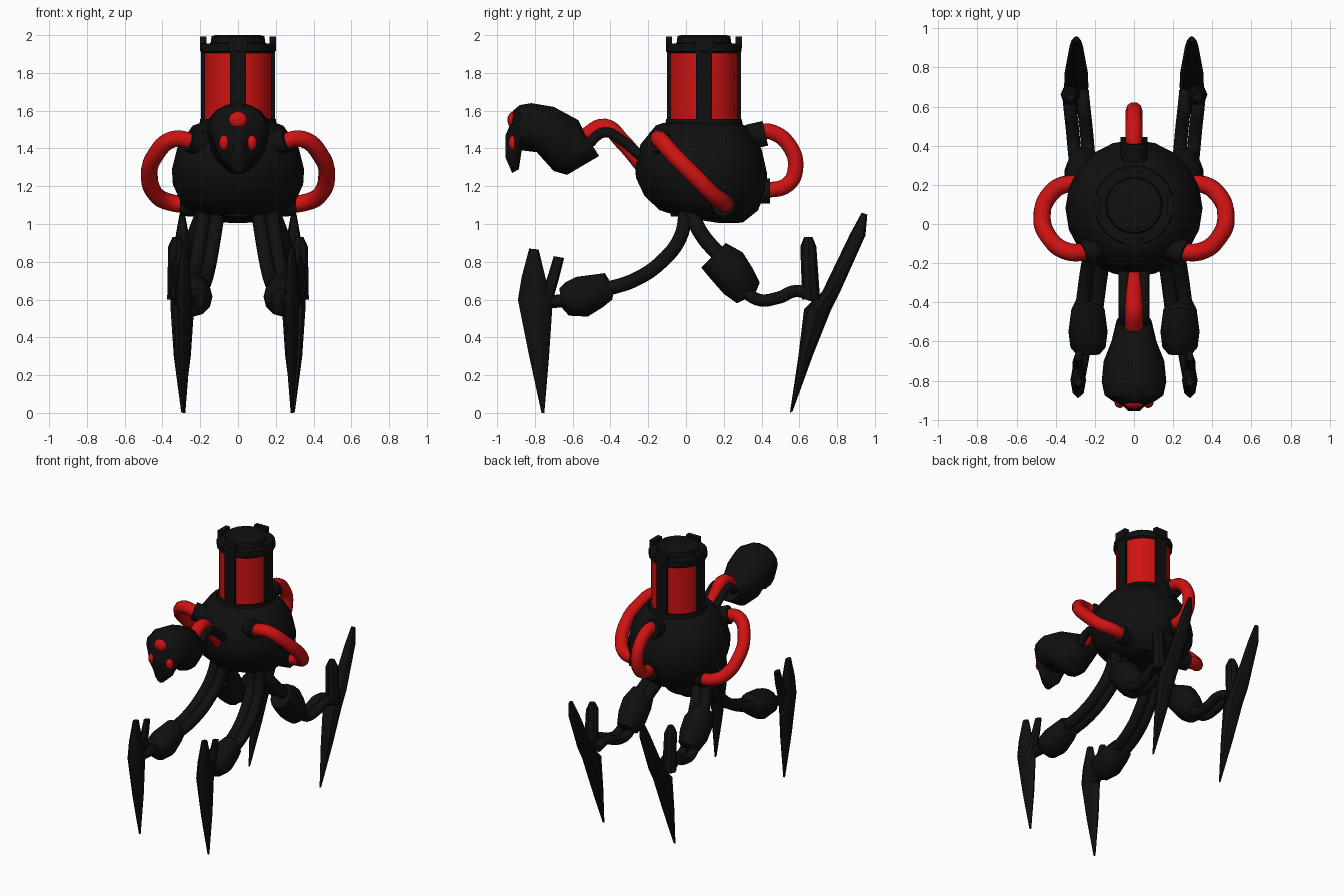
import bpy, bmesh, math
from mathutils import Vector, Matrix

default_cube = bpy.data.objects.get("Cube")
if default_cube:
    bpy.data.objects.remove(default_cube, do_unlink=True)


def make_material(name, colour):
    material = bpy.data.materials.new(name)
    material.use_nodes = True
    material.diffuse_color = colour
    shader = material.node_tree.nodes["Principled BSDF"]
    shader.inputs["Base Color"].default_value = colour
    shader.inputs["Roughness"].default_value = 0.7
    return material


BLACK = make_material("matte black", (0.005, 0.005, 0.005, 1))
RED = make_material("bright red", (0.62, 0.006, 0.006, 1))


def smooth(obj, degrees):
    bpy.ops.object.select_all(action='DESELECT')
    obj.select_set(True)
    bpy.context.view_layer.objects.active = obj
    bpy.ops.object.shade_smooth_by_angle(angle=math.radians(degrees))


def finish(name, bm, material, degrees=35):
    bmesh.ops.recalc_face_normals(bm, faces=bm.faces)
    mesh = bpy.data.meshes.new(name)
    bm.to_mesh(mesh)
    bm.free()
    mesh.materials.append(material)
    obj = bpy.data.objects.new(name, mesh)
    bpy.context.collection.objects.link(obj)
    smooth(obj, degrees)
    return obj


def skin_rings(name, rings, material, degrees=35):
    """Join equal rings of points into a closed surface."""
    bm = bmesh.new()
    loops = [[bm.verts.new(point) for point in ring] for ring in rings]
    count = len(loops[0])
    for lower, upper in zip(loops, loops[1:]):
        for i in range(count):
            j = (i + 1) % count
            bm.faces.new((lower[i], lower[j], upper[j], upper[i]))
    bm.faces.new(loops[0])
    bm.faces.new(loops[-1])
    return finish(name, bm, material, degrees)


def loft(name, stations, x=0.0, sides=12, degrees=40):
    """Ovals spanning two outline points (y, z) each, with a half width."""
    rings = []
    for start, end, half_width in stations:
        a, b = Vector((x, *start)), Vector((x, *end))
        middle, half, across = (a + b) / 2, (a - b) / 2, Vector((half_width, 0, 0))
        angles = [math.tau * i / sides for i in range(sides)]
        rings.append([middle + half * math.cos(t) + across * math.sin(t) for t in angles])
    return skin_rings(name, rings, BLACK, degrees)


def lathe(name, profile, centre_y, material, sides=24, lean=0.0):
    """Turned form on a vertical axis; lean lowers the underside at the back."""
    rings = []
    for radius, z in profile:
        ring = []
        for i in range(sides):
            t = math.tau * i / sides
            dy = radius * math.sin(t)
            ring.append((radius * math.cos(t), centre_y + dy, z - lean * dy * (1.54 - z)))
        rings.append(ring)
    return skin_rings(name, rings, material)


def tube(name, points, radius, material):
    curve = bpy.data.curves.new(name, 'CURVE')
    curve.dimensions = '3D'
    curve.bevel_depth = radius
    curve.bevel_resolution = 3
    curve.resolution_u = 6
    curve.use_fill_caps = True
    spline = curve.splines.new('BEZIER')
    spline.bezier_points.add(len(points) - 1)
    for knot, point in zip(spline.bezier_points, points):
        knot.co = point
        knot.handle_left_type = knot.handle_right_type = 'AUTO'
    curve.materials.append(material)
    obj = bpy.data.objects.new(name, curve)
    bpy.context.collection.objects.link(obj)
    bpy.ops.object.select_all(action='DESELECT')
    obj.select_set(True)
    bpy.context.view_layer.objects.active = obj
    bpy.ops.object.convert(target='MESH')
    smooth(bpy.context.object, 45)


def socket(name, start, end, radius=0.065):
    tube(name, [start, end], radius, BLACK)


def ball(name, centre, size, material):
    bm = bmesh.new()
    bmesh.ops.create_uvsphere(bm, u_segments=16, v_segments=10, radius=1)
    bm.transform(Matrix.Translation(centre) @ Matrix.Diagonal((*size, 1)))
    finish(name, bm, material, 60)


def turret_block(name, index, radius, size, z):
    bm = bmesh.new()
    bmesh.ops.create_cube(bm, size=1)
    turn = Matrix.Rotation(index * math.pi / 2, 4, 'Z')
    bm.transform(Matrix.Translation((0, 0.095, z)) @ turn
                 @ Matrix.Translation((radius, 0, 0)) @ Matrix.Diagonal((*size, 1)))
    finish(name, bm, BLACK)


# Body and turret
lathe("body", [(0.1, 1.02), (0.22, 1.04), (0.3, 1.11), (0.345, 1.21), (0.35, 1.29),
               (0.32, 1.41), (0.24, 1.52), (0.2, 1.535)], 0.08, BLACK, 20, 0.3)
lathe("hip_block", [(0.09, 1.04), (0.11, 1.15)], 0.01, BLACK, 12)
lathe("turret_collar", [(0.21, 1.5), (0.2, 1.555)], 0.095, BLACK)
lathe("turret_glass", [(0.183, 1.54), (0.183, 1.92)], 0.095, RED, 32)
lathe("turret_cap", [(0.19, 1.905), (0.2, 1.915), (0.2, 1.955), (0.145, 1.957),
                     (0.14, 1.995), (0.12, 2.0)], 0.095, BLACK)
for i in range(4):
    turret_block("turret_post", i, 0.184, (0.024, 0.085, 0.4), 1.73)
    turret_block("turret_tooth", i, 0.185, (0.034, 0.1, 0.06), 1.962)

# Head with a hooked beak
loft("head", [((-0.53, 1.47), (-0.46, 1.36), 0.09),
              ((-0.57, 1.55), (-0.63, 1.26), 0.115),
              ((-0.70, 1.62), (-0.70, 1.28), 0.155),
              ((-0.82, 1.64), (-0.79, 1.38), 0.165),
              ((-0.88, 1.63), (-0.87, 1.39), 0.15),
              ((-0.915, 1.60), (-0.885, 1.29), 0.115),
              ((-0.93, 1.53), (-0.92, 1.27), 0.06),
              ((-0.955, 1.47), (-0.955, 1.35), 0.03)], sides=16)
ball("top_eye", (0, -0.915, 1.55), (0.05, 0.03, 0.045), RED)

# Neck hose and rear hose
tube("neck_hose", [(0, -0.54, 1.46), (0, -0.43, 1.515), (0, -0.34, 1.44),
                   (0, -0.23, 1.31)], 0.045, RED)
tube("rear_hose", [(0, 0.36, 1.49), (0, 0.46, 1.485), (0, 0.55, 1.41), (0, 0.58, 1.3),
                   (0, 0.54, 1.21), (0, 0.4, 1.175)], 0.043, RED)
socket("rear_upper_socket", (0, 0.33, 1.46), (0, 0.42, 1.48), 0.07)
socket("rear_lower_socket", (0, 0.36, 1.175), (0, 0.445, 1.175), 0.07)

# Paired parts
for side, label in ((1, "left"), (-1, "right")):
    def path(x_start, x_end, points):
        steps = len(points) - 1
        return [(side * (x_start + (x_end - x_start) * i / steps), y, z)
                for i, (y, z) in enumerate(points)]

    ball(label + "_eye", (side * 0.072, -0.91, 1.43), (0.028, 0.03, 0.042), RED)
    tube(label + "_neck_strut", path(0.05, 0.05, [(-0.52, 1.42), (-0.43, 1.485),
         (-0.35, 1.45), (-0.24, 1.36)]), 0.028, BLACK)

    # Side hose sweeping from upper front to lower back
    hose = [(0.22, -0.14, 1.43), (0.34, -0.14, 1.45), (0.44, -0.06, 1.36),
            (0.47, 0.04, 1.26), (0.43, 0.15, 1.15), (0.36, 0.2, 1.115), (0.25, 0.2, 1.1)]
    tube(label + "_side_hose", [(side * x, y, z) for x, y, z in hose], 0.045, RED)
    socket(label + "_upper_socket", (side * 0.18, -0.12, 1.42), (side * 0.26, -0.15, 1.445))
    socket(label + "_lower_socket", (side * 0.22, 0.19, 1.1), (side * 0.3, 0.2, 1.105))

    # Leg strands
    for offset in (-0.035, 0.035):
        tube(label + "_front_thigh", path(0.14 + offset, 0.23 + offset, [
            (0, 1.08), (-0.03, 0.93), (-0.13, 0.8), (-0.27, 0.705), (-0.44, 0.65)]), 0.038, BLACK)
        tube(label + "_rear_thigh", path(0.14 + offset, 0.24 + offset, [
            (0.02, 1.08), (0.08, 0.95), (0.2, 0.81)]), 0.042, BLACK)
        tube(label + "_rear_shin", path(0.26 + offset, 0.3 + offset, [
            (0.28, 0.68), (0.38, 0.6), (0.49, 0.61), (0.58, 0.645), (0.68, 0.62)]), 0.034, BLACK)
    tube(label + "_front_shin", path(0.25, 0.285, [(-0.6, 0.6), (-0.79, 0.58)]), 0.036, BLACK)

    # Armoured knees
    loft(label + "_front_knee", [((-0.38, 0.66), (-0.39, 0.6), 0.06),
                                 ((-0.43, 0.74), (-0.44, 0.56), 0.085),
                                 ((-0.58, 0.72), (-0.52, 0.51), 0.1),
                                 ((-0.64, 0.69), (-0.62, 0.515), 0.09),
                                 ((-0.67, 0.66), (-0.66, 0.56), 0.06)], side * 0.235)
    loft(label + "_rear_knee", [((0.21, 0.9), (0.08, 0.77), 0.075),
                                ((0.3, 0.85), (0.13, 0.71), 0.1),
                                ((0.35, 0.77), (0.2, 0.63), 0.1),
                                ((0.39, 0.69), (0.27, 0.58), 0.075),
                                ((0.37, 0.64), (0.31, 0.6), 0.05)], side * 0.255)

    # Blade feet with a short spur
    loft(label + "_front_blade", [((-0.83, 0.87), (-0.78, 0.865), 0.018),
                                  ((-0.87, 0.72), (-0.745, 0.72), 0.034),
                                  ((-0.89, 0.6), (-0.705, 0.6), 0.04),
                                  ((-0.83, 0.3), (-0.725, 0.3), 0.03),
                                  ((-0.765, 0.0), (-0.75, 0.0), 0.006)], side * 0.285, 8)
    loft(label + "_front_spur", [((-0.7, 0.83), (-0.645, 0.82), 0.018),
                                 ((-0.73, 0.73), (-0.67, 0.72), 0.028),
                                 ((-0.78, 0.58), (-0.71, 0.58), 0.028)], side * 0.285, 8)
    loft(label + "_rear_blade", [((0.93, 1.06), (0.96, 1.05), 0.014),
                                 ((0.87, 0.95), (0.95, 0.94), 0.034),
                                 ((0.72, 0.64), (0.82, 0.65), 0.06),
                                 ((0.625, 0.55), (0.77, 0.55), 0.062),
                                 ((0.595, 0.3), (0.67, 0.3), 0.045),
                                 ((0.55, 0.0), (0.565, 0.01), 0.006)], side * 0.295, 8)
    loft(label + "_rear_spur", [((0.625, 0.93), (0.67, 0.93), 0.022),
                                ((0.605, 0.88), (0.69, 0.88), 0.045),
                                ((0.615, 0.6), (0.71, 0.6), 0.05)], side * 0.325, 8)
